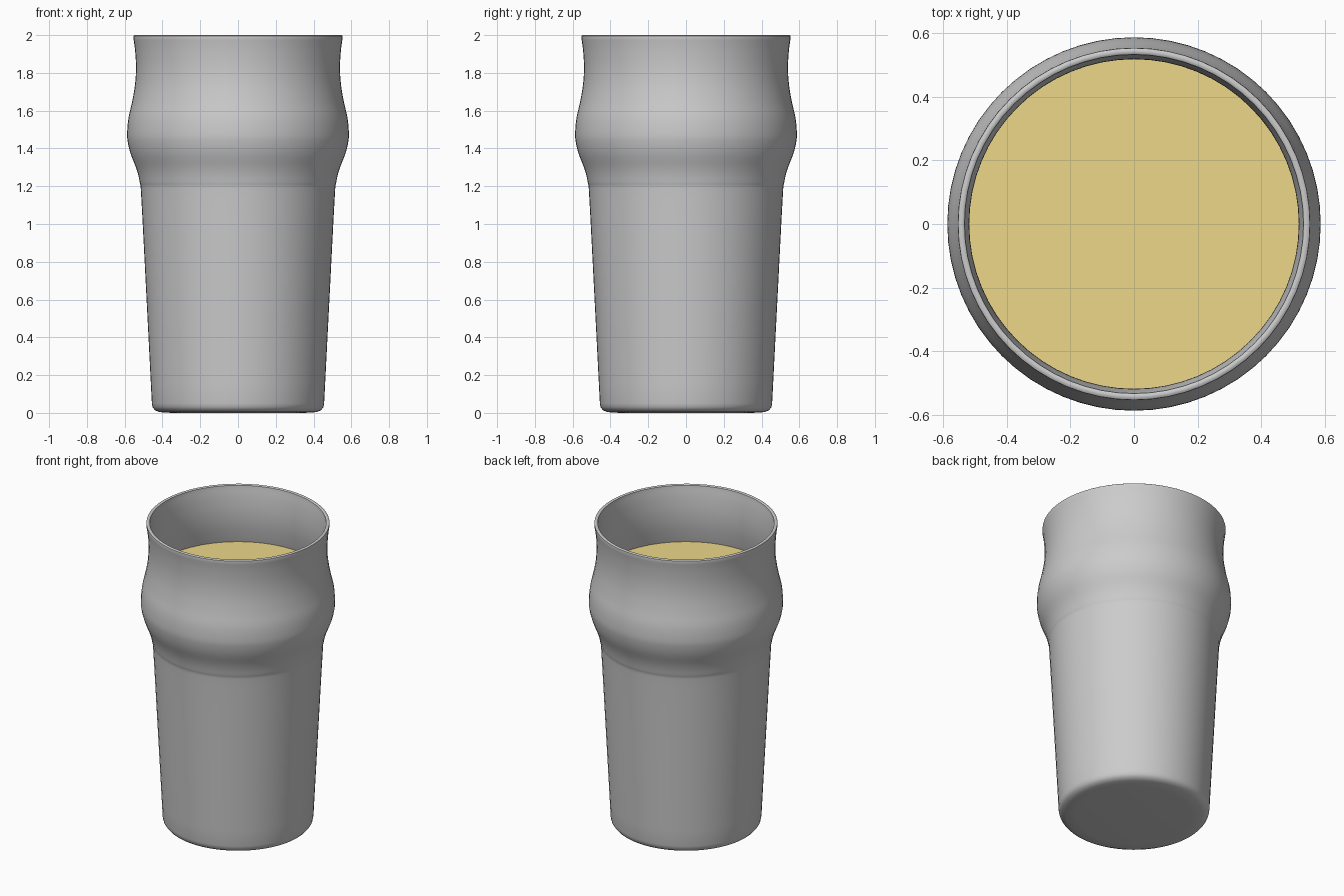
import bpy, bmesh, math

if "Cube" in bpy.data.objects:
    bpy.data.objects.remove(bpy.data.objects["Cube"])

SEGMENTS = 64


def smooth_profile(pts, steps=4):
    """Catmull-Rom interpolation through (radius, height) points."""
    p = [pts[0]] + pts + [pts[-1]]
    out = []
    for a, b, c, d in zip(p, p[1:], p[2:], p[3:]):
        for i in range(steps):
            t = i / steps
            out.append(tuple(0.5 * (2 * b[k] + (c[k] - a[k]) * t
                       + (2 * a[k] - 5 * b[k] + 4 * c[k] - d[k]) * t * t
                       + (3 * b[k] - a[k] - 3 * c[k] + d[k]) * t ** 3) for k in (0, 1)))
    return out + [pts[-1]]


def lathe(name, profile):
    """Revolve a profile that starts and ends on the z axis."""
    bm = bmesh.new()
    verts = [bm.verts.new((r, 0, z)) for r, z in profile]
    edges = [bm.edges.new(pair) for pair in zip(verts, verts[1:])]
    bmesh.ops.spin(bm, geom=verts + edges, cent=(0, 0, 0), axis=(0, 0, 1),
                   angle=math.tau, steps=SEGMENTS, use_duplicate=False)
    bmesh.ops.remove_doubles(bm, verts=bm.verts, dist=0.0005)
    bmesh.ops.recalc_face_normals(bm, faces=bm.faces)
    mesh = bpy.data.meshes.new(name)
    bm.to_mesh(mesh)
    bm.free()
    obj = bpy.data.objects.new(name, mesh)
    bpy.context.collection.objects.link(obj)
    bpy.ops.object.select_all(action='DESELECT')
    obj.select_set(True)
    bpy.context.view_layer.objects.active = obj
    bpy.ops.object.shade_smooth_by_angle(angle=math.radians(40))
    return obj


# Wall curve: tapered body, bulge below the neck, flared lip
wall = [(0.456, 0.05), (0.485, 0.62), (0.512, 1.14), (0.52, 1.22), (0.537, 1.29),
        (0.568, 1.37), (0.583, 1.43), (0.587, 1.48), (0.58, 1.56), (0.56, 1.65),
        (0.545, 1.74), (0.54, 1.83), (0.545, 1.92), (0.554, 1.985)]
outer = smooth_profile(wall)
THICK, FLOOR, LEVEL = 0.022, 0.06, 1.615
inner = [(r - THICK, z) for r, z in outer if z > FLOOR + 0.03]

# Glass: base, outer wall, rounded rim, inner wall, inside floor
base = [(0, 0), (0.35, 0), (0.415, 0.004), (0.44, 0.014), (0.452, 0.03)]
rim = [(0.553, 1.996), (0.547, 2.0), (0.538, 2.0), (0.533, 1.996)]
lathe("glass", base + outer + rim + inner[::-1] + [(0.42, FLOOR), (0, FLOOR)])

# Drink filling the inside up to the level
fill = [(r - 0.002, z) for r, z in inner if z < LEVEL - 0.005]
drink = lathe("drink", [(0, FLOOR + 0.002), (0.417, FLOOR + 0.002)] + fill
              + [(0.544, LEVEL), (0, LEVEL)])
mat = bpy.data.materials.new("golden")
mat.diffuse_color = (0.85, 0.68, 0.25, 1)
mat.use_nodes = True
mat.node_tree.nodes["Principled BSDF"].inputs["Base Color"].default_value = mat.diffuse_color
drink.data.materials.append(mat)
